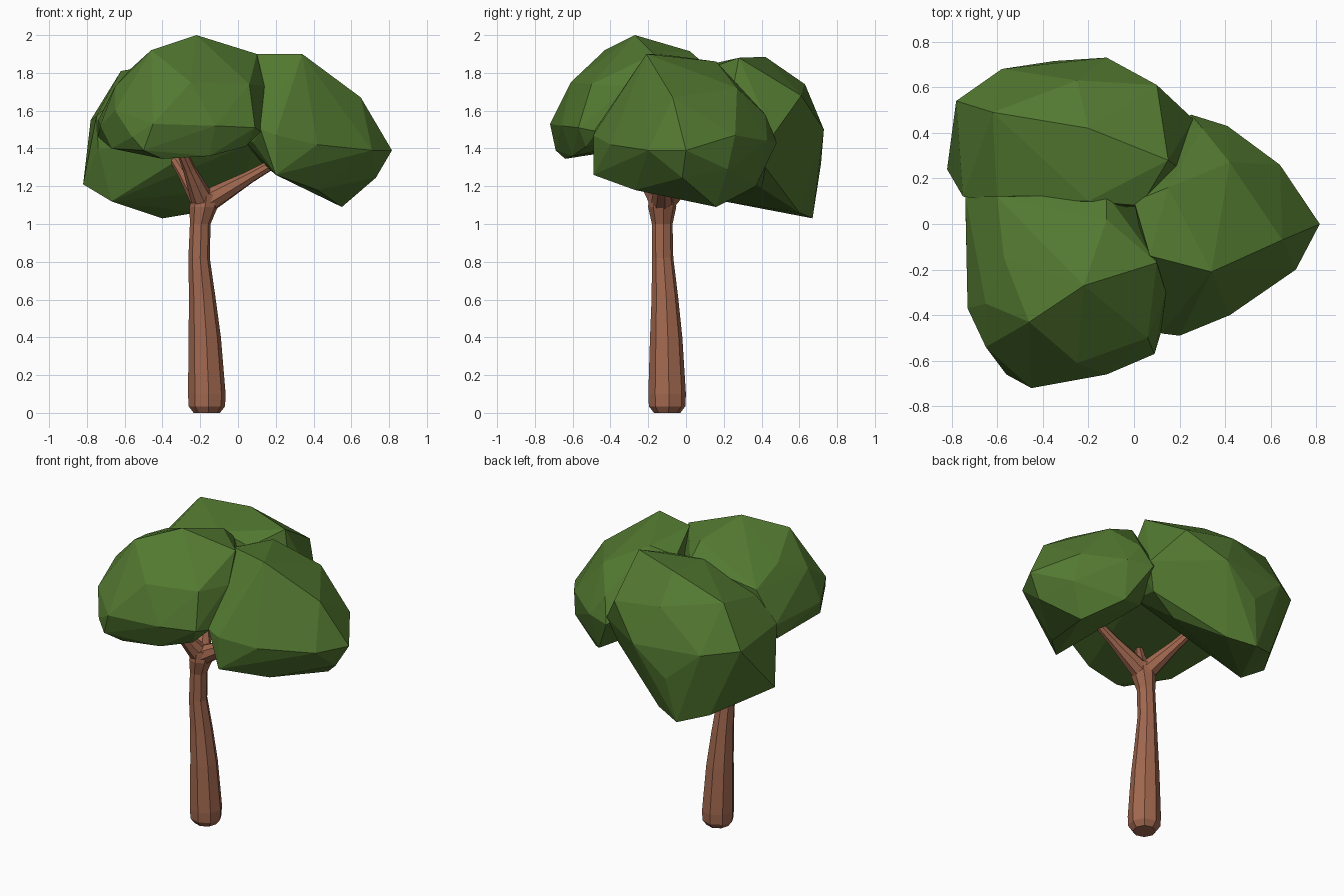
import bpy, bmesh, math
from mathutils import Vector


def material(name, rgb):
    m = bpy.data.materials.new(name)
    m.diffuse_color = (*rgb, 1)
    return m


GREEN = material("leaf green", (0.085, 0.19, 0.03))
BROWN = material("bark brown", (0.36, 0.139, 0.079))


def finish(bm, name, mat):
    bmesh.ops.recalc_face_normals(bm, faces=bm.faces[:])
    me = bpy.data.meshes.new(name)
    bm.to_mesh(me)
    bm.free()
    me.materials.append(mat)
    ob = bpy.data.objects.new(name, me)
    bpy.context.collection.objects.link(ob)
    return ob


def leaf_clump(name, corners):
    """Faceted clump: the hull around a few corner points."""
    bm = bmesh.new()
    for c in corners:
        bm.verts.new(c)
    bmesh.ops.convex_hull(bm, input=bm.verts[:])
    loose = [v for v in bm.verts if not v.link_faces]
    bmesh.ops.delete(bm, geom=loose, context='VERTS')
    return finish(bm, name, GREEN)


def limb(name, path, sides=8, upright=False):
    """Tapered tube through (x, y, z, radius) stations."""
    bm = bmesh.new()
    pts = [Vector(p[:3]) for p in path]
    axis = Vector((0, 0, 1)) if upright else (pts[-1] - pts[0]).normalized()
    u = axis.cross(Vector((0.3, 1, 0))).normalized()
    v = axis.cross(u)
    rings = []
    for p, s in zip(pts, path):
        rings.append([bm.verts.new(p + s[3] * (u * math.cos(a) + v * math.sin(a)))
                      for a in (2 * math.pi * (i + 0.5) / sides for i in range(sides))])
    for a, b in zip(rings, rings[1:]):
        for i in range(sides):
            j = (i + 1) % sides
            bm.faces.new((a[i], a[j], b[j], b[i]))
    bm.faces.new(rings[0][::-1])
    bm.faces.new(rings[-1])
    return finish(bm, name, BROWN)


# Trunk, leaning slightly and narrowing upward
limb("trunk", [(-.165, -.1, 0, .07), (-.165, -.1, .035, .097), (-.165, -.1, .1, .1),
               (-.176, -.105, .4, .086), (-.19, -.112, .62, .07), (-.206, -.124, .82, .057),
               (-.2, -.126, 1.0, .055), (-.182, -.126, 1.09, .075), (-.172, -.126, 1.16, .07)],
     upright=True)

# Three branches spreading from the fork
fork = Vector((-.18, -.126, 1.11))
for name, tip in (("right_branch", (.22, -.12, 1.34)),
                  ("front_left_branch", (-.31, -.32, 1.41)),
                  ("back_left_branch", (-.36, .16, 1.38))):
    tip = Vector(tip)
    limb(name, [(*fork, .065), (*fork.lerp(tip, .3), .05),
                (*fork.lerp(tip, .6), .034), (*tip, .025)], sides=8)

# Front left clump
leaf_clump("front_left_leaves", [
    (-.22, -.27, 2.0), (-.46, -.43, 1.92), (.1, -.17, 1.9), (-.12, .02, 1.915),
    (-.57, -.15, 1.82), (-.6, .12, 1.75), (-.74, .12, 1.55), (-.73, -.37, 1.52),
    (-.65, -.54, 1.6), (-.56, -.66, 1.46), (-.45, -.72, 1.53), (-.12, -.66, 1.52),
    (-.25, -.61, 1.75), (.09, -.57, 1.51), (.14, -.3, 1.73), (.04, -.53, 1.41),
    (-.15, -.6, 1.36), (-.4, -.64, 1.345), (-.5, -.69, 1.39), (-.67, -.45, 1.4),
    (-.74, .1, 1.46), (.04, .08, 1.5), (-.12, .13, 1.82), (.12, -.47, 1.49),
    (.06, -.5, 1.74), (-.65, -.35, 1.73)])

# Right clump
leaf_clump("right_leaves", [
    (.34, -.21, 1.9), (.07, -.14, 1.9), (.15, .16, 1.86), (.65, -.07, 1.67),
    (.64, .26, 1.47), (.815, 0, 1.39), (.73, -.02, 1.245), (.71, -.2, 1.39),
    (.42, -.4, 1.42), (.2, -.49, 1.47), (.12, -.48, 1.5), (.2, -.49, 1.26),
    (.42, -.27, 1.18), (.55, .16, 1.09), (.41, .43, 1.44), (.25, .48, 1.43),
    (.38, .37, 1.2), (.12, .2, 1.33), (.14, -.1, 1.32), (.42, .27, 1.72),
    (.0, .1, 1.81), (0, .1, 1.48), (.08, -.3, 1.43), (.3, .42, 1.58),
    (.16, .41, 1.5), (.66, .22, 1.29)])

# Back left clump, with a sloping underside
leaf_clump("back_left_leaves", [
    (-.82, .24, 1.21), (-.67, .2, 1.12), (-.4, .67, 1.03), (-.22, .6, 1.06),
    (.03, .4, 1.19), (.2, .42, 1.3), (.26, .46, 1.47), (.1, .61, 1.68),
    (-.12, .73, 1.5), (-.35, .715, 1.32), (-.58, .68, 1.52), (-.78, .54, 1.55),
    (-.62, .49, 1.81), (-.2, .42, 1.885), (.15, .28, 1.88), (.03, .08, 1.81),
    (-.2, .1, 1.84), (-.6, .1, 1.71), (-.25, .63, 1.74), (.22, .23, 1.62),
    (-.75, .12, 1.57), (-.74, .13, 1.4), (.08, .1, 1.43), (-.22, .06, 1.4),
    (-.58, .58, 1.09)])
